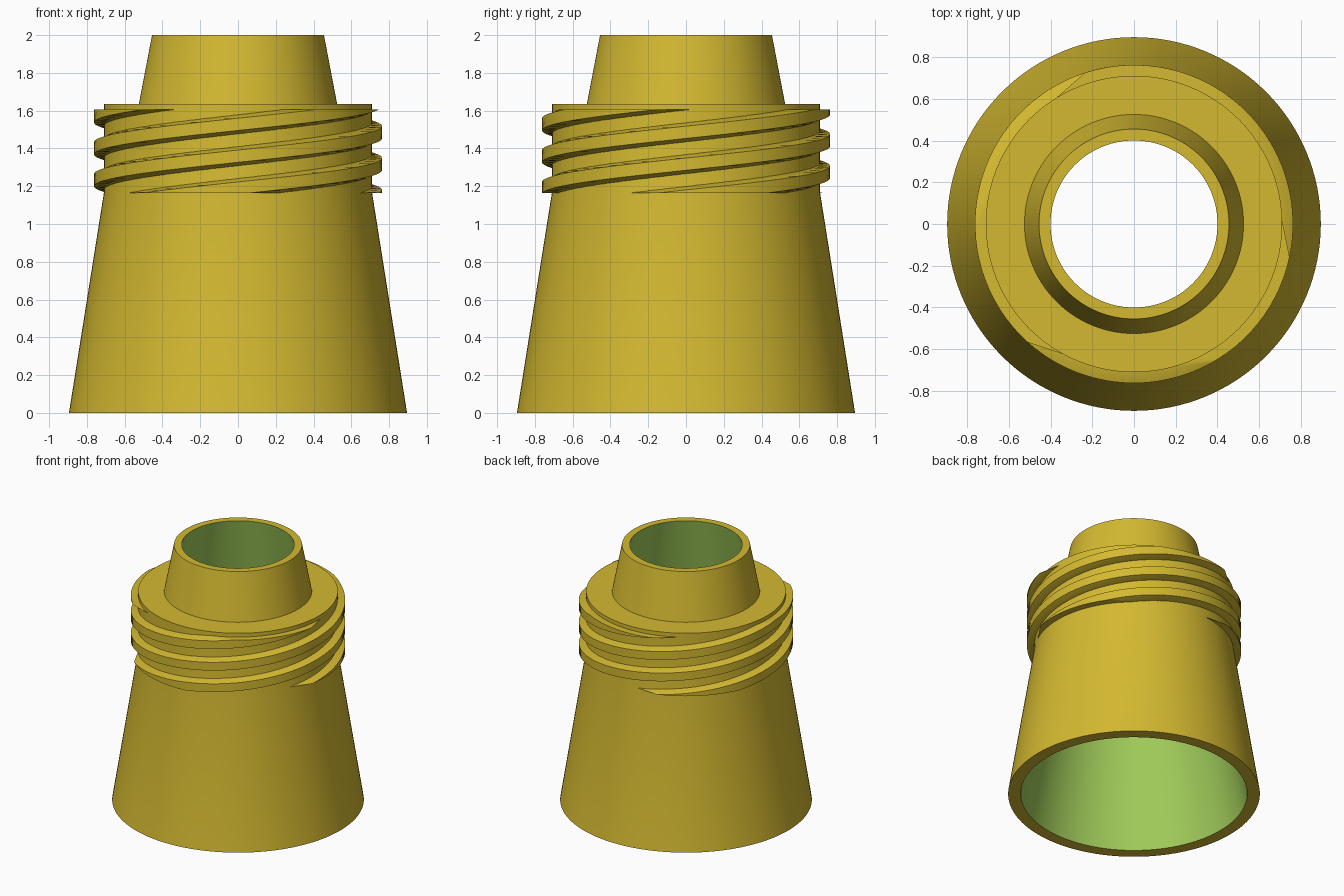
import bpy, bmesh, math

if "Cube" in bpy.data.objects:
    bpy.data.objects.remove(bpy.data.objects["Cube"])


def material(name, rgb):
    m = bpy.data.materials.new(name)
    m.diffuse_color = (*rgb, 1)
    m.use_nodes = True
    m.node_tree.nodes["Principled BSDF"].inputs["Base Color"].default_value = m.diffuse_color
    return m


YELLOW = material("yellow", (0.658, 0.485, 0.03))
GREEN = material("green", (0.352, 0.597, 0.102))


def finish(bm, name, mats, angle=25):
    bmesh.ops.recalc_face_normals(bm, faces=bm.faces)
    mesh = bpy.data.meshes.new(name)
    bm.to_mesh(mesh)
    bm.free()
    for m in mats:
        mesh.materials.append(m)
    obj = bpy.data.objects.new(name, mesh)
    bpy.context.collection.objects.link(obj)
    bpy.ops.object.select_all(action='DESELECT')
    obj.select_set(True)
    bpy.context.view_layer.objects.active = obj
    bpy.ops.object.shade_smooth_by_angle(angle=math.radians(angle))
    return obj


def polar(r, degrees, z):
    a = math.radians(degrees)
    return (r * math.cos(a), r * math.sin(a), z)


# Hollow body: closed wall profile (radius, height) turned about z
PROFILE = [(0.895, 0), (0.71, 1.165), (0.71, 1.635), (0.525, 1.635),
           (0.455, 2), (0.40, 2), (0.805, 0)]
BORE = 5  # profile segment that forms the green inner wall
SEGMENTS = 128
bm = bmesh.new()
rings = [[bm.verts.new(polar(r, 360 * i / SEGMENTS, z)) for i in range(SEGMENTS)]
         for r, z in PROFILE]
for k in range(len(rings)):
    low, high = rings[k], rings[(k + 1) % len(rings)]
    for i in range(SEGMENTS):
        j = (i + 1) % SEGMENTS
        face = bm.faces.new((low[i], low[j], high[j], high[i]))
        face.material_index = 1 if k == BORE else 0
finish(bm, "body", [YELLOW, GREEN])

# Three-start screw thread: a flat lobe extruded upward with a twist
Z0, Z1, TWIST, SLICES = 1.165, 1.605, 313, 120
START, WIDTH, CREST = 93, 78, 46
STEPS = 12
flank = (WIDTH - CREST) / 2
outer = [(0.705, 0)]
outer += [(0.762, flank + CREST * i / STEPS) for i in range(STEPS + 1)]
outer += [(0.705, WIDTH)]
inner = [(0.67, WIDTH * (1 - i / STEPS)) for i in range(STEPS + 1)]
lobe = outer + inner

bm = bmesh.new()
for start in range(3):
    layers = []
    for s in range(SLICES + 1):
        t = s / SLICES
        turn = START + 120 * start + TWIST * t
        layers.append([bm.verts.new(polar(r, a + turn, Z0 + (Z1 - Z0) * t))
                       for r, a in lobe])
    for low, high in zip(layers, layers[1:]):
        for i in range(len(lobe)):
            j = (i + 1) % len(lobe)
            bm.faces.new((low[i], low[j], high[j], high[i]))
    bm.faces.new(layers[0][::-1])
    bm.faces.new(layers[-1])
finish(bm, "screw_thread", [YELLOW])
